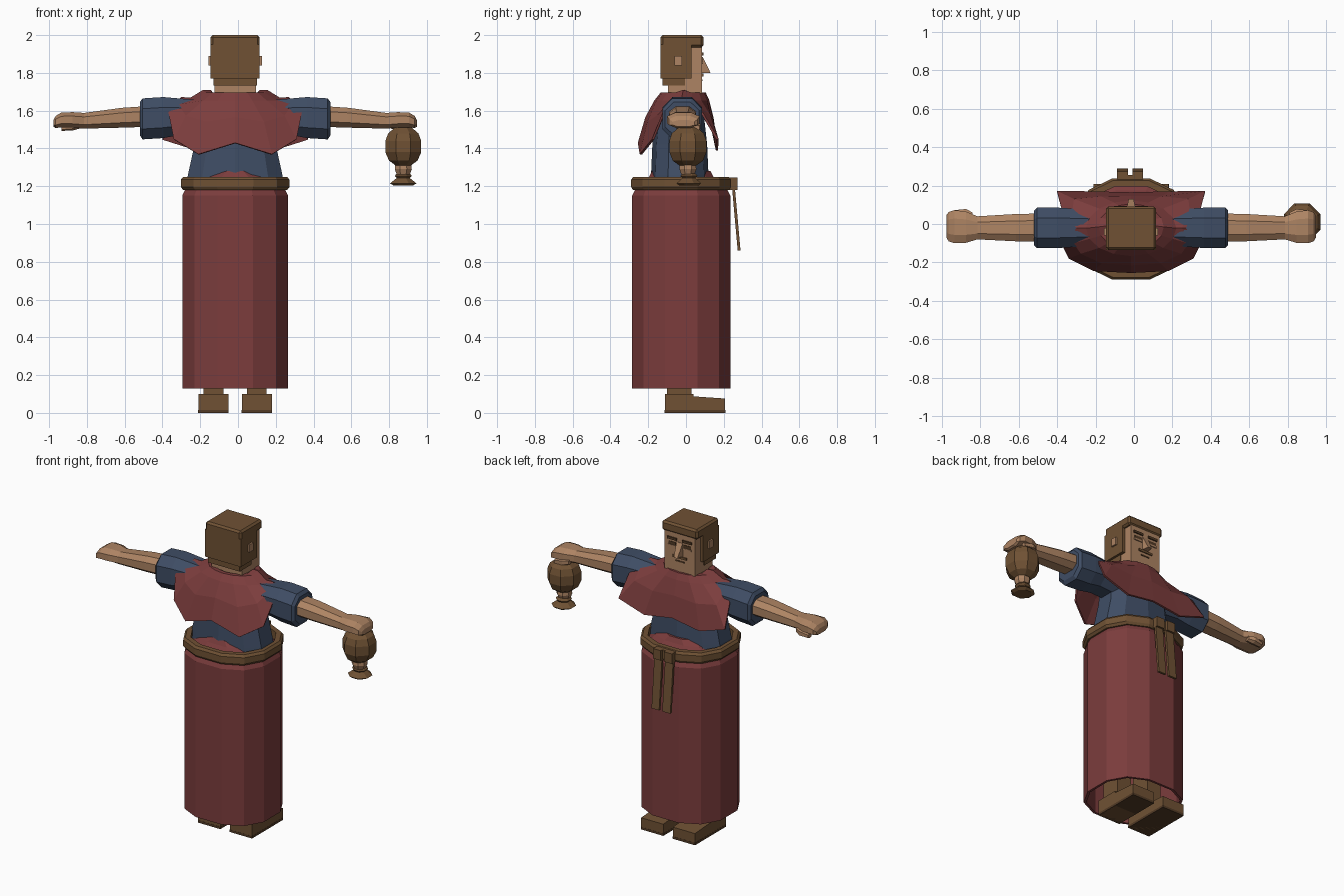
import bpy, bmesh, math
from mathutils import Vector, Matrix

if "Cube" in bpy.data.objects:
    bpy.data.objects.remove(bpy.data.objects["Cube"], do_unlink=True)

MID = -0.015  # body centre line


def material(name, color):
    m = bpy.data.materials.new(name)
    m.use_nodes = True
    m.diffuse_color = (*color, 1)
    bsdf = next(n for n in m.node_tree.nodes if n.type == 'BSDF_PRINCIPLED')
    bsdf.inputs["Base Color"].default_value = (*color, 1)
    return m


red = material("robe red", (0.20, 0.046, 0.046))
blue = material("shirt blue", (0.05, 0.075, 0.13))
skin = material("skin tan", (0.42, 0.23, 0.125))
brown = material("leather brown", (0.16, 0.083, 0.034))
dark = material("dark brown", (0.085, 0.043, 0.019))


def finish(name, bm, mat):
    bmesh.ops.recalc_face_normals(bm, faces=bm.faces[:])
    mesh = bpy.data.meshes.new(name)
    bm.to_mesh(mesh)
    bm.free()
    mesh.materials.append(mat)
    ob = bpy.data.objects.new(name, mesh)
    bpy.context.collection.objects.link(ob)
    return ob


def ring(n, power=2.0, half=True):
    """Unit rounded polygon, scaled so that it touches its bounds."""
    pts = []
    for i in range(n):
        a = 2 * math.pi * (i + 0.5 * half) / n
        c, s = math.cos(a), math.sin(a)
        pts.append((math.copysign(abs(c) ** (2 / power), c),
                    math.copysign(abs(s) ** (2 / power), s)))
    mx, my = max(p[0] for p in pts), max(p[1] for p in pts)
    return [(x / mx, y / my) for x, y in pts]


def loft(name, rings, mat, caps=True, loop=False):
    bm = bmesh.new()
    rows = [[bm.verts.new(p) for p in r] for r in rings]
    n = len(rows[0])
    pairs = list(zip(rows, rows[1:])) + ([(rows[-1], rows[0])] if loop else [])
    for a, b in pairs:
        for i in range(n):
            j = (i + 1) % n
            bm.faces.new((a[i], a[j], b[j], b[i]))
    if caps and not loop:
        bm.faces.new(rows[0])
        bm.faces.new(rows[-1])
    return finish(name, bm, mat)


def upright(name, sections, mat, n=12, power=2.0, cx=MID, cy=0.0, **kw):
    """Loft along z from (z, x radius, y radius)."""
    unit = ring(n, power)
    return loft(name, [[(cx + x * rx, cy + y * ry, z) for x, y in unit]
                       for z, rx, ry in sections], mat, **kw)


def sideways(name, sections, mat, side, n=8, power=2.5):
    """Loft along x from (distance, y low, y high, z low, z high)."""
    unit = ring(n, power)
    return loft(name, [[(MID + side * d, (y0 + y1) / 2 + u * (y1 - y0) / 2,
                         (z0 + z1) / 2 + v * (z1 - z0) / 2) for u, v in unit]
                       for d, y0, y1, z0, z1 in sections], mat)


def box(name, x, y, z, mat, bevel=0.0):
    """Box from (low, high) ranges, x measured from the centre line."""
    bm = bmesh.new()
    bmesh.ops.create_cube(bm, size=1)
    for v in bm.verts:
        v.co = Vector([r[0] + (c + 0.5) * (r[1] - r[0]) for c, r in zip(v.co, (x, y, z))])
        v.co.x += MID
    if bevel:
        bmesh.ops.bevel(bm, geom=bm.edges[:], offset=bevel, segments=1, affect='EDGES')
    return finish(name, bm, mat)


# Robe skirt: hollow, with a gathered top inside the belt
upright("skirt", [(1.10, .265, .245), (.13, .265, .245), (.13, .28, .26),
                  (1.15, .28, .26), (1.18, .265, .245), (1.21, .24, .2),
                  (1.25, .21, .17), (1.28, .13, .155)], red, power=2.4, cy=-.025)

# Belt ring, knot and hanging ends
upright("belt", [(1.18, .275, .255), (1.195, .287, .264), (1.235, .287, .264),
                 (1.25, .275, .253), (1.25, .245, .222), (1.18, .245, .222)],
        brown, power=2.4, cy=-.026, loop=True)
box("belt_knot", (-.04, .035), (.225, .255), (1.185, 1.245), brown)
for label, x in (("right", (-.073, -.015)), ("left", (.008, .063))):
    box(label + "_knot_loop", x, (.23, .272), (1.18, 1.245), brown)
    strip = box(label + "_belt_end", x, (.243, .258), (.86, 1.2), brown)
    for v in strip.data.vertices:
        v.co.y += (1.2 - v.co.z) * .09

# Shirt
upright("shirt", [(1.2, .26, .155), (1.26, .25, .152), (1.42, .215, .145),
                  (1.6, .2, .125), (1.66, .15, .09)], blue, n=10, power=2.6, cy=-.033)

# Shoulder cape: collar, shoulder line, then a hem that lifts over the arms
hem = [(0, .165, 1.42), (.2, .17, 1.39), (.385, .172, 1.45), (.365, .09, 1.59),
       (.285, -.02, 1.672), (.355, -.12, 1.6), (.325, -.18, 1.45),
       (.195, -.245, 1.37), (0, -.255, 1.43)]
hem = hem + [(-x, y, z) for x, y, z in hem[-2:0:-1]]
rings = []
for z, rx, ry, cy in ((1.66, .1, .09, -.01), (1.695, .13, .1, -.01),
                      (1.695, .17, .12, -.015), (1.655, .235, .145, -.022)):
    rings.append([(MID + rx * math.sin(math.pi * i / 8),
                   cy + ry * math.cos(math.pi * i / 8),
                   z + (.015 if i % 8 == 4 else 0)) for i in range(16)])
middle = []
for (ax, ay, az), (hx, hy, hz) in zip(rings[-1], hem):
    middle.append((ax * .4 + (MID + hx) * .6, ay * .45 + hy * .55, az * .6 + hz * .4))
rings += [middle, [(MID + x, y, z) for x, y, z in hem]]
cape = loft("shoulder_cape", rings, red, caps=False)
solid = cape.modifiers.new("thickness", 'SOLIDIFY')
solid.thickness = .012

# Sleeves, arms, thumbs, legs and shoes
for label, s in (("right", -1), ("left", 1)):
    sideways(label + "_sleeve", [(.12, -.11, .07, 1.46, 1.65), (.3, -.12, .08, 1.47, 1.665),
                                 (.38, -.125, .085, 1.455, 1.672), (.49, -.125, .085, 1.448, 1.665),
                                 (.505, -.11, .07, 1.47, 1.645)], blue, s)
    sideways(label + "_arm", [(.45, -.09, .055, 1.515, 1.625), (.6, -.09, .052, 1.51, 1.615),
                              (.8, -.08, .04, 1.505, 1.588), (.86, -.098, .065, 1.51, 1.592),
                              (.92, -.1, .072, 1.512, 1.59), (.95, -.09, .062, 1.508, 1.572),
                              (.962, -.07, .045, 1.515, 1.55)], skin, s)
    sideways(label + "_thumb", [(.825, .03, .06, 1.505, 1.54), (.86, .03, .078, 1.495, 1.54),
                                (.92, .035, .072, 1.493, 1.525)], skin, s, n=6)
    foot = .115 * s
    box(label + "_leg", (foot - .052, foot + .052), (-.1, .03), (.09, 1.1), brown)
    box(label + "_heel", (foot - .08, foot + .08), (-.112, .04), (0, .1), brown)
    toe = box(label + "_shoe", (foot - .08, foot + .08), (.03, .207), (.015, .088), brown)
    for v in toe.data.vertices:
        if v.co.z > .05 and v.co.y > .1:
            v.co.z -= .012
    box(label + "_sole", (foot - .081, foot + .081), (-.113, .208), (0, .015), dark)

# Hanging pouch under the left hand
upright("pouch", [(1.51, .045, .05), (1.48, .08, .085), (1.44, .095, .098), (1.38, .095, .098),
                  (1.335, .075, .08), (1.31, .04, .045)], brown, n=8, cx=.875, cy=.01)
upright("pouch_neck", [(1.32, .042, .042), (1.29, .045, .045), (1.25, .03, .03)],
        skin, n=8, cx=.875, cy=.01)
upright("pouch_tassel", [(1.272, .03, .03), (1.255, .045, .045), (1.243, .035, .035),
                         (1.215, .07, .065), (1.203, .05, .05)], brown, n=8, cx=.875, cy=.015)

# Head, neck and blocky hair
upright("neck", [(1.6, .09, .08), (1.74, .085, .08)], skin, n=8, cy=-.01)
box("face", (-.11, .11), (-.095, .085), (1.69, 1.95), skin)
box("hair_back", (-.13, .13), (-.135, .03), (1.77, 1.95), brown)
box("hair_nape", (-.115, .115), (-.125, -.005), (1.732, 1.78), brown)
box("hair_top", (-.13, .13), (-.135, .092), (1.935, 2.0), brown, bevel=.012)
for label, s in (("right", -1), ("left", 1)):
    box(label + "_ear", tuple(sorted((s * .11, s * .141))), (-.06, -.022), (1.84, 1.89), skin)
    box(label + "_brow", (s * .055 - .034, s * .055 + .034), (.08, .093), (1.893, 1.908), dark)
    box(label + "_eye", (s * .055 - .027, s * .055 + .027), (.08, .088), (1.858, 1.878), dark)
    box(label + "_eye_lid", (s * .055 - .03, s * .055 + .03), (.08, .091), (1.846, 1.858), skin)
box("moustache", (-.05, .05), (.08, .092), (1.782, 1.796), brown)
box("mouth", (-.032, .032), (.08, .088), (1.757, 1.766), dark)

# Wedge nose
nose = box("nose", (-.022, .022), (.08, .13), (1.8, 1.885), skin)
for v in nose.data.vertices:
    if v.co.z > 1.85 and v.co.y > .1:
        v.co.y = .088
    if v.co.y > .1:
        v.co.x = MID + (v.co.x - MID) * .6
